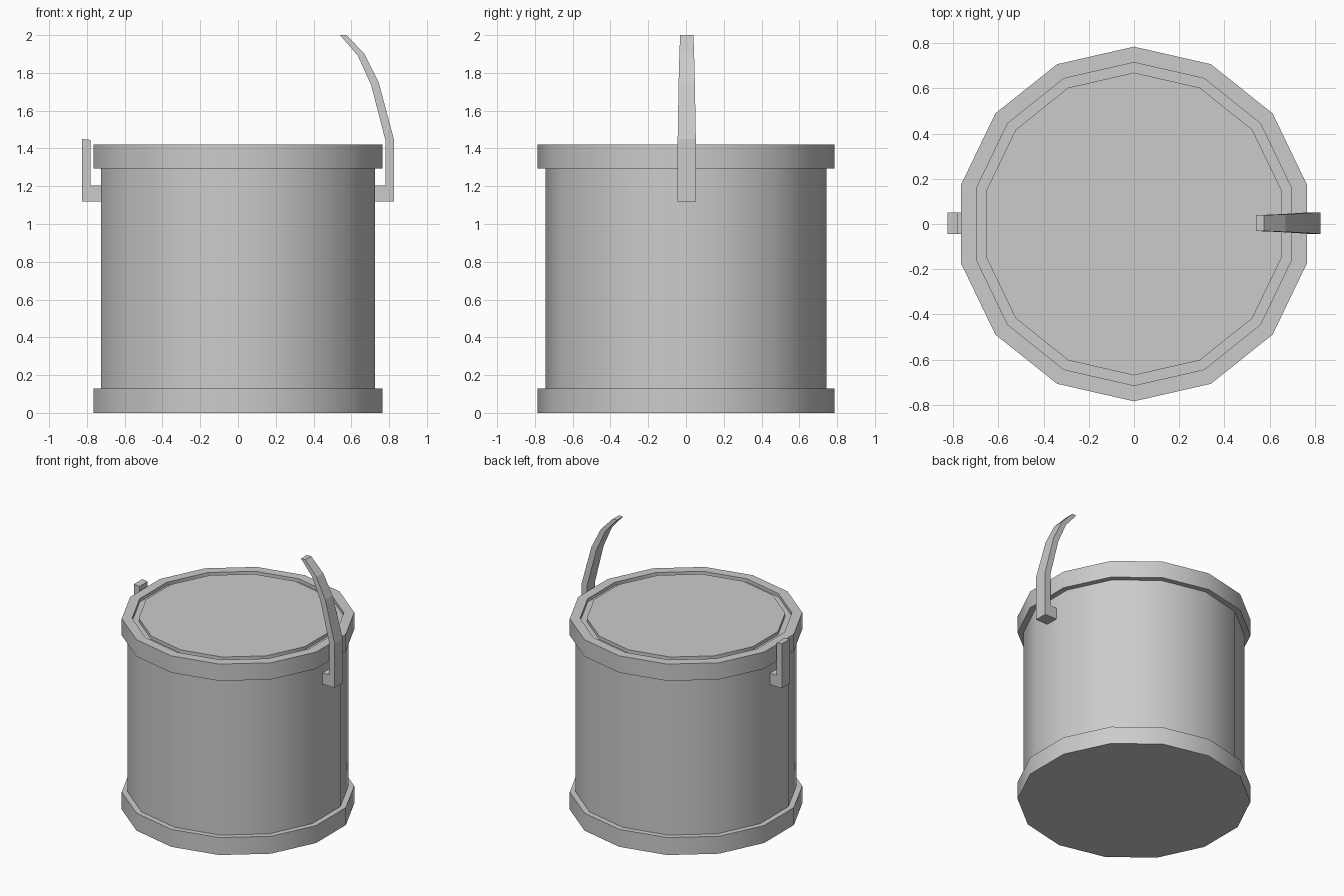
import bpy, bmesh
from math import sin, cos, pi, radians

if "Cube" in bpy.data.objects:
    bpy.data.objects.remove(bpy.data.objects["Cube"])

SIDES = 14
grey = bpy.data.materials.new("plain_grey")
grey.use_nodes = True
grey.diffuse_color = (0.6, 0.6, 0.6, 1)
grey.node_tree.nodes["Principled BSDF"].inputs["Base Color"].default_value = (0.6, 0.6, 0.6, 1)


def finish(name, bm, smooth=False):
    bmesh.ops.recalc_face_normals(bm, faces=bm.faces)
    mesh = bpy.data.meshes.new(name)
    bm.to_mesh(mesh)
    bm.free()
    obj = bpy.data.objects.new(name, mesh)
    bpy.context.collection.objects.link(obj)
    mesh.materials.append(grey)
    if smooth:
        bpy.ops.object.select_all(action='DESELECT')
        obj.select_set(True)
        bpy.context.view_layer.objects.active = obj
        bpy.ops.object.shade_smooth_by_angle(angle=radians(35))
    return obj


def turned(name, profile):
    """Spin a (radius, z) profile; open ends are capped."""
    bm = bmesh.new()
    rings = [[bm.verts.new((r * sin(2 * pi * i / SIDES), r * cos(2 * pi * i / SIDES), z))
              for i in range(SIDES)] for r, z in profile]
    for a, b in zip(rings, rings[1:]):
        for i in range(SIDES):
            j = (i + 1) % SIDES
            bm.faces.new((a[i], a[j], b[j], b[i]))
    bm.faces.new(rings[0])
    bm.faces.new(rings[-1])
    return finish(name, bm, smooth=True)


def strip(name, sections):
    """Bar through (x, z, x, z, half width) sections, outer edge then inner edge."""
    bm = bmesh.new()
    loops = []
    for xo, zo, xi, zi, w in sections:
        loops.append([bm.verts.new((x, y + 0.004, z))
                      for x, z, y in ((xo, zo, -w), (xo, zo, w), (xi, zi, w), (xi, zi, -w))])
    for a, b in zip(loops, loops[1:]):
        for i in range(4):
            j = (i + 1) % 4
            bm.faces.new((a[i], a[j], b[j], b[i]))
    bm.faces.new(loops[0])
    bm.faces.new(loops[-1])
    return finish(name, bm)


# Bucket: wall, bottom band, and top rim with a shallow groove around the lid
turned("bucket_wall", [(0.745, 0.1), (0.745, 1.32)])
turned("bottom_band", [(0.785, 0), (0.785, 0.13), (0.74, 0.13)])
turned("top_rim_and_lid", [(0.74, 1.295), (0.785, 1.295), (0.785, 1.42), (0.715, 1.42),
                           (0.715, 1.395), (0.67, 1.395), (0.67, 1.42)])

# Handle brackets on both sides
for side, s in (("left", 1), ("right", -1)):
    strip(side + "_bracket_foot", [(s * 0.79, 1.12, s * 0.79, 1.205, 0.048),
                                   (s * 0.7, 1.12, s * 0.7, 1.205, 0.048)])
    strip(side + "_bracket_post", [(s * 0.825, 1.12, s * 0.78, 1.12, 0.048),
                                   (s * 0.825, 1.45, s * 0.78, 1.445, 0.048)])

# Broken curved handle rising from the left bracket
strip("broken_handle", [(0.825, 1.45, 0.78, 1.445, 0.048),
                        (0.745, 1.75, 0.705, 1.735, 0.043),
                        (0.67, 1.9, 0.635, 1.89, 0.039),
                        (0.575, 2.0, 0.54, 2.0, 0.035)])
